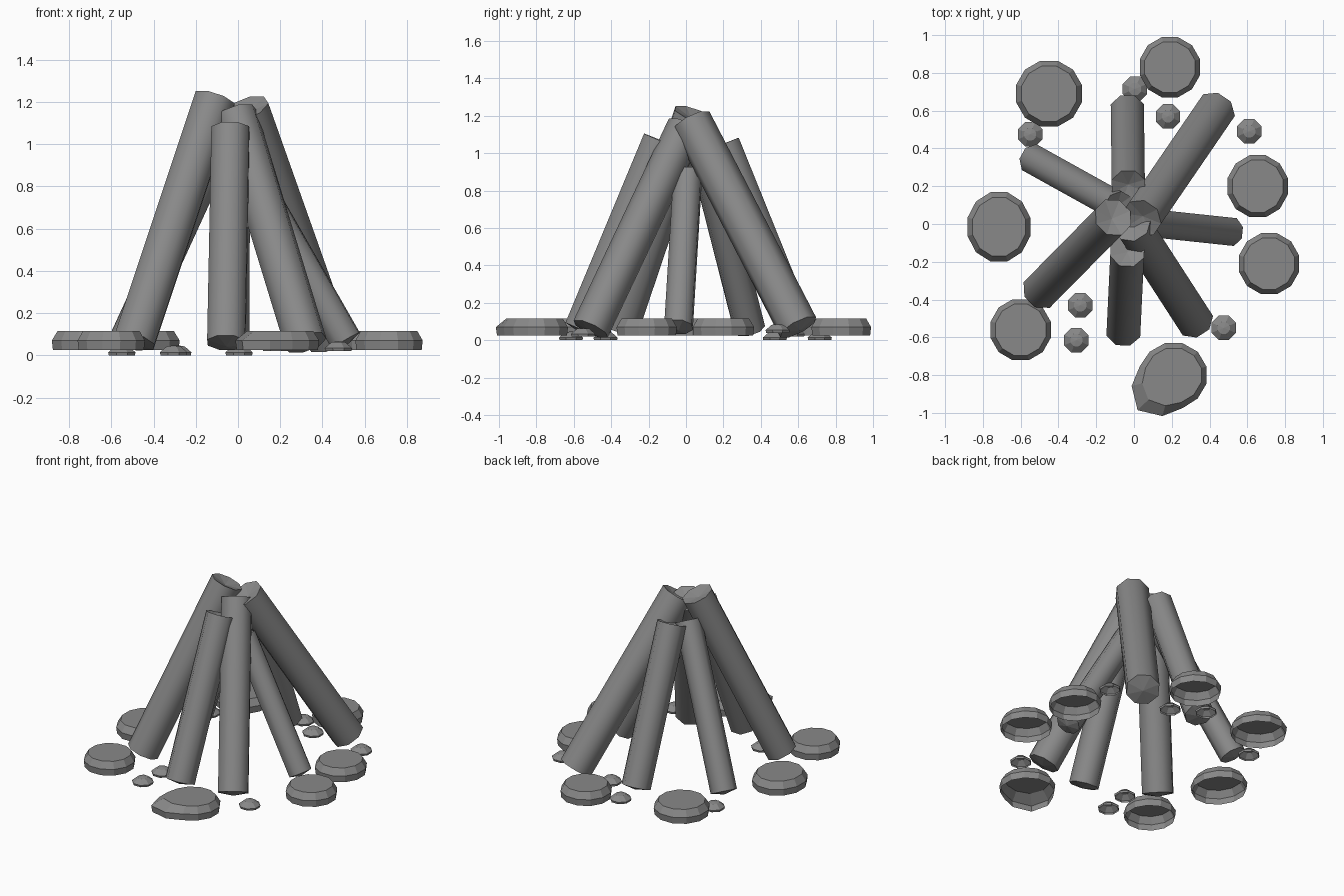
import bpy, bmesh, math
from mathutils import Vector, Matrix

cube = bpy.data.objects.get("Cube")
if cube:
    bpy.data.objects.remove(cube)

GREY = (0.25, 0.25, 0.25, 1)
mat = bpy.data.materials.new("plain_grey")
mat.use_nodes = True
mat.diffuse_color = GREY
bsdf = next(n for n in mat.node_tree.nodes if n.type == "BSDF_PRINCIPLED")
bsdf.inputs["Base Color"].default_value = GREY


def lathe(name, profile, sides, matrix, stretch=None, smooth_band=None):
    """Spin (radius, height) points about z; radius 0 makes a single centre point."""
    bm = bmesh.new()
    rings = []
    for r, z in profile:
        if r == 0:
            rings.append([bm.verts.new((0, 0, z))] * sides)
            continue
        ring = []
        for i in range(sides):
            a = math.tau * (i + 0.5) / sides
            k = r * (stretch(a, z) if stretch else 1)
            ring.append(bm.verts.new((k * math.cos(a), k * math.sin(a), z)))
        rings.append(ring)
    for band, (lo, hi) in enumerate(zip(rings, rings[1:])):
        for i in range(sides):
            j = (i + 1) % sides
            corners = list(dict.fromkeys((lo[i], lo[j], hi[j], hi[i])))
            bm.faces.new(corners).smooth = band == smooth_band
    bm.transform(matrix)
    mesh = bpy.data.meshes.new(name)
    bm.to_mesh(mesh)
    bm.free()
    mesh.materials.append(mat)
    ob = bpy.data.objects.new(name, mesh)
    bpy.context.collection.objects.link(ob)
    return ob


# Leaning logs: foot, head, radius
LOGS = {
    "front_log": ((-0.055, -0.56, 0.06), (-0.035, -0.14, 1.07), 0.097),
    "back_log": ((-0.035, 0.6, 0.06), (-0.03, 0.2, 1.05), 0.095),
    "back_right_log": ((0.43, 0.6, 0.07), (0.04, 0.03, 1.17), 0.11),
    "front_right_log": ((0.32, -0.51, 0.06), (-0.01, 0.0, 1.14), 0.103),
    "front_left_log": ((-0.49, -0.35, 0.07), (-0.11, 0.035, 1.21), 0.105),
    "right_log": ((0.51, -0.04, 0.07), (0.04, 0.01, 0.89), 0.08),
    "back_left_log": ((-0.53, 0.34, 0.06), (-0.08, 0.09, 1.04), 0.085),
}
for name, (foot, head, r) in LOGS.items():
    foot, axis = Vector(foot), Vector(head) - Vector(foot)
    length = axis.length
    place = Matrix.Translation(foot) @ axis.to_track_quat("Z", "Y").to_matrix().to_4x4()
    profile = [(0, -0.02), (r, 0), (r, length), (0, length - 0.025)]
    lathe(name, profile, 8, place, smooth_band=1)


# Large stones: hollow flat-topped shells
def place_at(x, y, z, sx, sy):
    return Matrix.Translation((x, y, z)) @ Matrix.Diagonal((sx, sy, 1, 1))


BIG = [(0.97, 0.025), (1, 0.07), (0.84, 0.115), (0, 0.115)]
STONES = [(-0.45, 0.69, 0.18, 0.18), (0.19, 0.83, 0.165, 0.165),
          (0.655, 0.2, 0.165, 0.17), (0.715, -0.21, 0.165, 0.167),
          (-0.715, -0.015, 0.172, 0.19), (-0.6, -0.56, 0.165, 0.167)]
for n, (x, y, sx, sy) in enumerate(STONES, 1):
    lathe(f"large_stone_{n}", BIG, 12, place_at(x, y, 0, sx, sy))


# Stone drawn out to a point at its front left
def to_point(a, z):
    pull = max(0, math.cos(a - math.radians(225))) ** 4
    return 1 + (0.25 if z > 0.1 else 0.5) * pull


lathe("pointed_stone", BIG, 12, place_at(0.21, -0.8, 0, 0.18, 0.175), to_point)

# Pebbles: small hollow domes
PEBBLE = [(0.95, 0), (1, 0.014), (0.5, 0.042), (0, 0.047)]
PEBBLES = [(0.005, 0.715, 0), (0.18, 0.57, 0.02), (0.61, 0.49, 0.04), (-0.55, 0.475, 0),
           (-0.285, -0.43, 0), (-0.305, -0.615, 0), (0.475, -0.55, 0.02)]
for n, (x, y, z) in enumerate(PEBBLES, 1):
    lathe(f"pebble_{n}", PEBBLE, 8, place_at(x, y, z, 0.07, 0.07))
